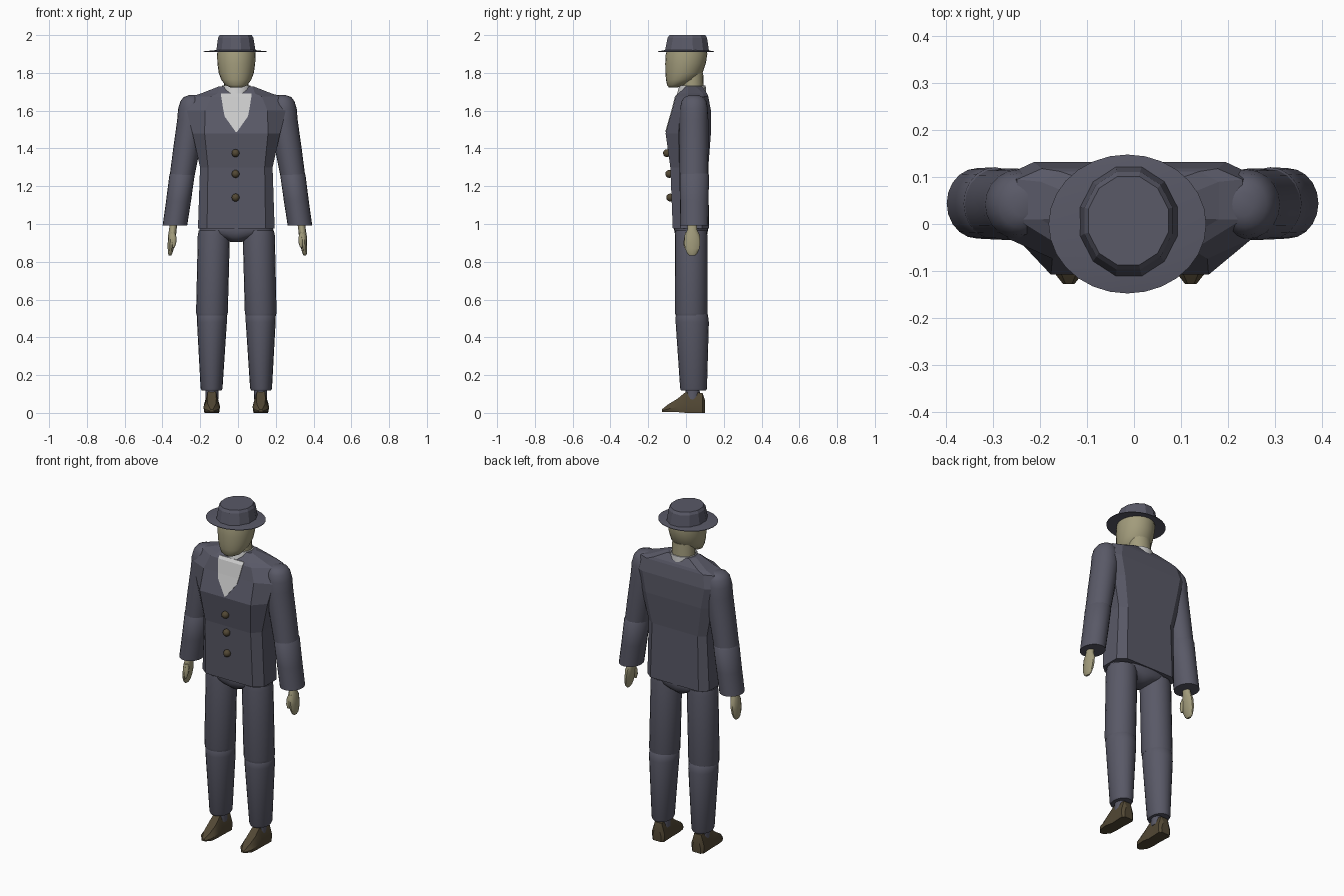
import bpy, bmesh, math


def material(name, r, g, b):
    m = bpy.data.materials.new(name)
    m.diffuse_color = (r, g, b, 1)
    return m


SUIT = material("suit_cloth", 0.10, 0.10, 0.135)
SKIN = material("skin", 0.36, 0.33, 0.20)
LINEN = material("white_linen", 0.75, 0.75, 0.75)
LEATHER = material("brown_leather", 0.085, 0.065, 0.035)


def finish(name, bm, mat, smooth=None):
    bmesh.ops.recalc_face_normals(bm, faces=bm.faces)
    me = bpy.data.meshes.new(name)
    bm.to_mesh(me)
    bm.free()
    me.materials.append(mat)
    ob = bpy.data.objects.new(name, me)
    bpy.context.collection.objects.link(ob)
    if smooth:
        bpy.ops.object.select_all(action='DESELECT')
        ob.select_set(True)
        bpy.context.view_layer.objects.active = ob
        bpy.ops.object.shade_smooth_by_angle(angle=math.radians(smooth))
    return ob


def loft(name, rings, mat, smooth=None, caps=True):
    bm = bmesh.new()
    vs = [[bm.verts.new(p) for p in r] for r in rings]
    n = len(vs[0])
    for a, b in zip(vs, vs[1:]):
        for i in range(n):
            j = (i + 1) % n
            bm.faces.new((a[i], a[j], b[j], b[i]))
    if caps:
        bm.faces.new(vs[0])
        bm.faces.new(vs[-1])
    return finish(name, bm, mat, smooth)


def oval(x, y, z, rx, ry, n=20, phase=0.0):
    return [(x + rx * math.cos(2 * math.pi * i / n + phase),
             y + ry * math.sin(2 * math.pi * i / n + phase), z) for i in range(n)]


def tube(name, rings, mat, smooth=40, n=20, phase=0.0, caps=True):
    return loft(name, [oval(*r, n, phase) for r in rings], mat, smooth, caps)


C = -0.009      # centre line of the body

# Hat: faceted crown on a thin, slightly drooping brim
tube("hat_crown", [(C - .002, .005, 1.915, .108, .121), (C - .003, .007, 1.985, .097, .108),
                   (C - .003, .007, 2.0, .088, .098)], SUIT, None, 12, math.pi / 12)
tube("hat_brim", [(C - .005, 0, 1.921, .10, .11), (C - .005, 0, 1.914, .168, .148),
                  (C - .005, 0, 1.911, .168, .148), (C - .005, 0, 1.914, .10, .11)],
     SUIT, 30, 28)

# Head: jaw at the front, skull set back; z, half width, front y, back y
head = [(1.722, .028, -.09, -.05), (1.735, .058, -.1, -.005), (1.765, .08, -.106, .06),
        (1.80, .093, -.109, .088), (1.85, .1, -.11, .105), (1.90, .102, -.107, .113),
        (1.94, .095, -.095, .105)]
tube("head", [(C, (f + b) / 2, z, w, (b - f) / 2) for z, w, f, b in head], SKIN, 60, 24)
tube("neck", [(C, .035, 1.66, .066, .06), (C, .035, 1.80, .064, .056)], SKIN)

# Jacket: eight-sided sections
# z, front half width, side half width, front y, side y front, side y back, back y
jacket = [(.975, .155, .203, -.07, -.03, .085, .122),
          (1.3, .15, .192, -.083, -.035, .09, .118),
          (1.48, .168, .232, -.108, -.04, .10, .132),
          (1.6, .165, .262, -.074, -.03, .105, .132),
          (1.675, .135, .24, -.055, .01, .095, .118),
          (1.69, .10, .19, -.042, .01, .09, .112),
          (1.728, .085, .092, .0, .012, .05, .085)]


def section(z, wf, ws, yf, y1, y2, yb):
    wb = ws * .78
    half = [(wf, yf), (ws, y1), (ws, y2), (wb, yb)]
    return [(C + x, y, z) for x, y in half] + [(C - x, y, z) for x, y in half[::-1]]


loft("jacket", [section(*r) for r in jacket], SUIT)


def chest_y(z):
    for a, b in zip(jacket, jacket[1:]):
        if a[0] <= z <= b[0]:
            return a[3] + (b[3] - a[3]) * (z - a[0]) / (b[0] - a[0])


# Shirt front: rows of the V opening, just proud of the chest
bm = bmesh.new()
rows = []
for z, w in [(1.487, .003), (1.57, .062), (1.6, .068), (1.675, .08), (1.69, .08)]:
    y = chest_y(z) - .004
    rows.append([bm.verts.new((C + s * w, yy, z)) for yy, s in
                 ((y, -1), (y, 1), (y + .012, 1), (y + .012, -1))])
for a, b in zip(rows, rows[1:]):
    for i in range(4):
        j = (i + 1) % 4
        bm.faces.new((a[i], a[j], b[j], b[i]))
bm.faces.new(rows[0])
bm.faces.new(rows[-1])
finish("shirt_front", bm, LINEN)

# Shirt collar, open around the neck
tube("shirt_collar", [(C, .028, 1.66, .084, .082), (C, .034, 1.732, .076, .07),
                      (C, .034, 1.732, .07, .064), (C, .03, 1.67, .07, .064)],
     LINEN, 40, 16, caps=False)

# Buttons
for z in (1.375, 1.265, 1.14):
    bpy.ops.mesh.primitive_uv_sphere_add(segments=14, ring_count=8, radius=.021,
                                         location=(C - .004, chest_y(z) - .007, z))
    b = bpy.context.object
    b.name = "button"
    b.data.materials.append(LEATHER)
    bpy.ops.object.shade_smooth()

# Seat of the trousers
tube("trouser_seat", [(C, .027, .905, .03, .05), (C, .027, .93, .10, .08),
                      (C, .027, .95, .19, .086), (C, .027, .97, .196, .09),
                      (C, .027, 1.0, .19, .088)], SUIT, 40, 24)

for side, s in (("left", 1), ("right", -1)):
    def X(x, c=C):
        return c + s * x

    def A(x):
        return X(x, -.003)

    # Sleeve: rounded shoulder, straight upper part, slightly wider lower part
    upper = [(1.682, .235, .022, .025), (1.672, .24, .045, .05), (1.65, .242, .06, .066),
             (1.61, .243, .071, .074), (1.55, .245, .074, .076), (1.40, .269, .071, .076),
             (1.26, .292, .066, .075)]
    lower = [(1.27, .292, .062, .07), (1.262, .293, .067, .077),
             (1.12, .312, .066, .076), (.992, .331, .065, .075)]
    tube(side + "_upper_sleeve", [(A(x), .042, z, rx, ry) for z, x, rx, ry in upper], SUIT, 45)
    tube(side + "_lower_sleeve", [(A(x), .044, z, rx, ry) for z, x, rx, ry in lower], SUIT, 45)

    # Hand and thumb
    hand = [(1.03, .334, .02, .024), (.97, .342, .02, .027), (.94, .346, .021, .042),
            (.90, .35, .019, .044), (.87, .353, .016, .04), (.845, .356, .012, .029),
            (.832, .357, .006, .015)]
    tube(side + "_hand", [(A(x), .033, z, rx, ry) for z, x, rx, ry in hand], SKIN, 50, 10)
    thumb = [(.955, .343, .008, .012), (.93, .336, .004, .013), (.90, .336, -.002, .012),
             (.875, .338, -.004, .006)]
    tube(side + "_thumb", [(A(x), y, z, r, r) for z, x, y, r in thumb], SKIN, 50, 8)

    # Trouser leg above and below the knee
    tube(side + "_upper_leg", [(X(.119), .027, .965, .08, .083), (X(.119), .027, .94, .085, .086),
                               (X(.129), .028, .53, .084, .086), (X(.129), .028, .515, .08, .083)],
         SUIT, 45)
    tube(side + "_lower_leg", [(X(.128), .03, .55, .06, .065), (X(.129), .031, .52, .08, .085),
                               (X(.129), .033, .48, .079, .088), (X(.131), .04, .13, .058, .071),
                               (X(.131), .04, .118, .052, .066)], SUIT, 45)

    # Ankle and shoe
    tube(side + "_sock", [(X(.129), .035, .15, .034, .036), (X(.129), .035, .07, .034, .04)], SUIT)
    shoe = [(.10, .028, 0, .07), (.088, .042, 0, .105), (.0, .038, 0, .112),
            (-.045, .044, .004, .075), (-.095, .038, .004, .045), (-.128, .012, .006, .018)]
    loft(side + "_shoe",
         [[(X(.13 + dx * w), y, z0 + h * (z1 - z0)) for dx, h in
           ((-.9, 0), (.9, 0), (1, .4), (.55, 1), (-.55, 1), (-1, .4))]
          for y, w, z0, z1 in shoe], LEATHER, 30)
